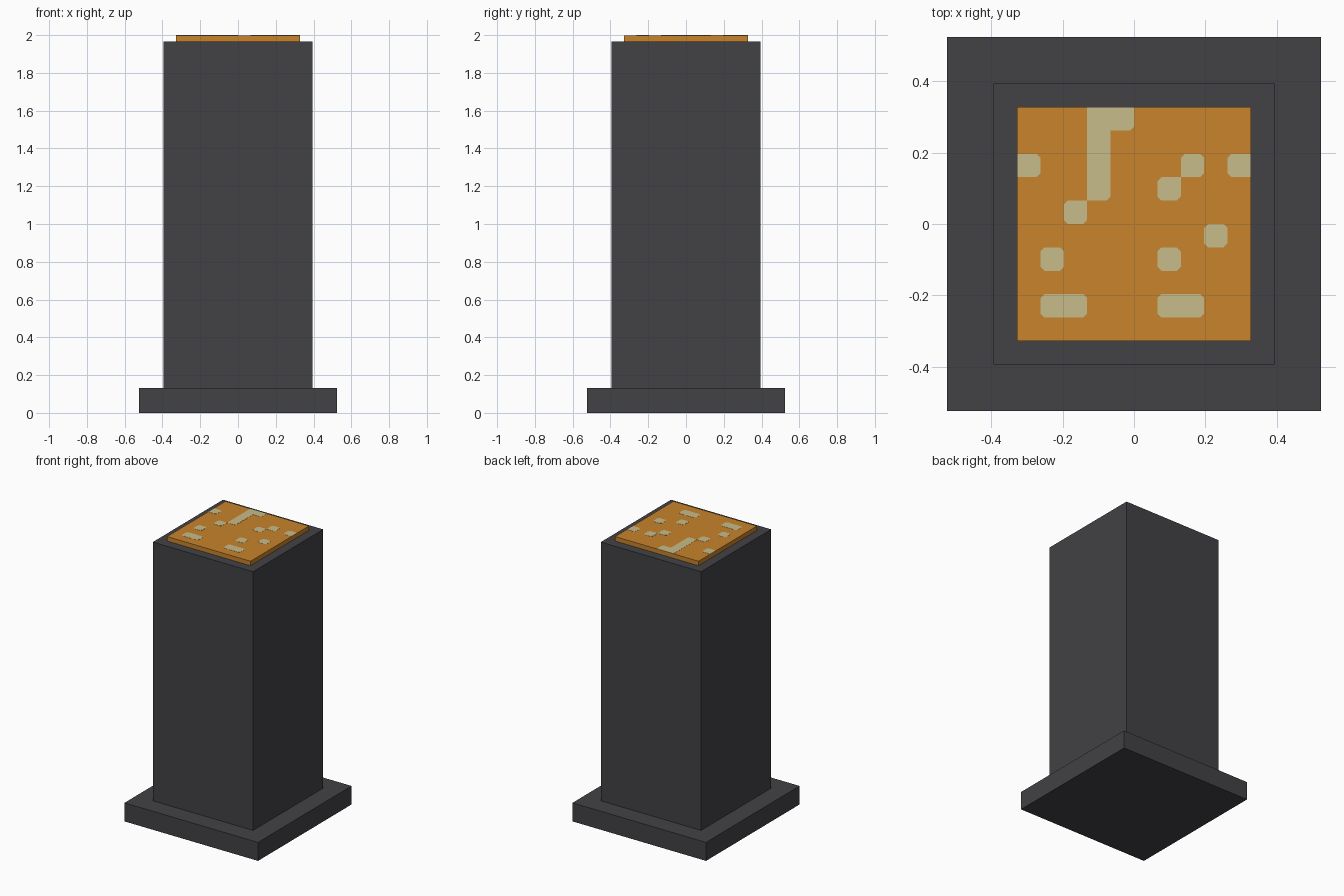
import bpy
import bmesh

cube = bpy.data.objects.get("Cube")
if cube:
    bpy.data.objects.remove(cube, do_unlink=True)

UNIT = 2 / 30.5      # one panel cell; every part is a multiple of it
SKIN = 0.001         # thickness of the pale plates
CLIP = 0.011         # clipped corner of a plate


def material(name, r, g, b):
    mat = bpy.data.materials.new(name)
    mat.use_nodes = True
    mat.diffuse_color = (r, g, b, 1)
    mat.node_tree.nodes["Principled BSDF"].inputs["Base Color"].default_value = (r, g, b, 1)
    return mat


def add_object(name, bm, mat):
    mesh = bpy.data.meshes.new(name)
    bm.to_mesh(mesh)
    bm.free()
    mesh.materials.append(mat)
    obj = bpy.data.objects.new(name, mesh)
    bpy.context.collection.objects.link(obj)
    return obj


def block(name, width, bottom, top, mat):
    bm = bmesh.new()
    bmesh.ops.create_cube(bm, size=1)
    bmesh.ops.scale(bm, vec=(width, width, top - bottom), verts=bm.verts)
    bmesh.ops.translate(bm, vec=(0, 0, (top + bottom) / 2), verts=bm.verts)
    return add_object(name, bm, mat)


charcoal = material("charcoal", 0.0545, 0.053, 0.0595)
orange = material("orange", 0.578, 0.227, 0.025)
cream = material("cream", 0.578, 0.503, 0.254)

# Stacked square blocks
block("base", 16 * UNIT, 0, 2 * UNIT, charcoal)
block("column", 12 * UNIT, 2 * UNIT, 30 * UNIT, charcoal)
block("top_panel", 10 * UNIT, 30 * UNIT, 2 - SKIN, orange)

# Cream spots on the panel, back row first
PATTERN = [
    "...##.....",
    "...#......",
    "#..#...#.#",
    "...#..#...",
    "..#.......",
    "........#.",
    ".#....#...",
    "..........",
    ".##...##..",
    "..........",
]
COUNT = len(PATTERN)


def filled(col, row):
    col = min(max(col, 0), COUNT - 1)
    row = min(max(row, 0), COUNT - 1)
    return PATTERN[COUNT - 1 - row][col] == "#"


def cell_outline(col, row):
    """Square cell with its free corners clipped, counter-clockwise."""
    cx = (col + 0.5 - COUNT / 2) * UNIT
    cy = (row + 0.5 - COUNT / 2) * UNIT
    h = UNIT / 2
    points = []
    for sx, sy in ((-1, -1), (1, -1), (1, 1), (-1, 1)):
        x, y = cx + sx * h, cy + sy * h
        joined = (filled(col + sx, row) or filled(col, row + sy)
                  or filled(col + sx, row + sy))
        if joined:
            points.append((x, y))
        else:
            pair = [(x - sx * CLIP, y), (x, y - sy * CLIP)]
            points += pair if sx * sy < 0 else pair[::-1]
    return points


bm = bmesh.new()
for row in range(COUNT):
    for col in range(COUNT):
        if filled(col, row):
            bm.faces.new([bm.verts.new((x, y, 2 - SKIN)) for x, y in cell_outline(col, row)])
raised = bmesh.ops.extrude_face_region(bm, geom=bm.faces[:])["geom"]
bmesh.ops.translate(bm, vec=(0, 0, SKIN),
                    verts=[g for g in raised if isinstance(g, bmesh.types.BMVert)])
bmesh.ops.recalc_face_normals(bm, faces=bm.faces)
add_object("panel_spots", bm, cream)
